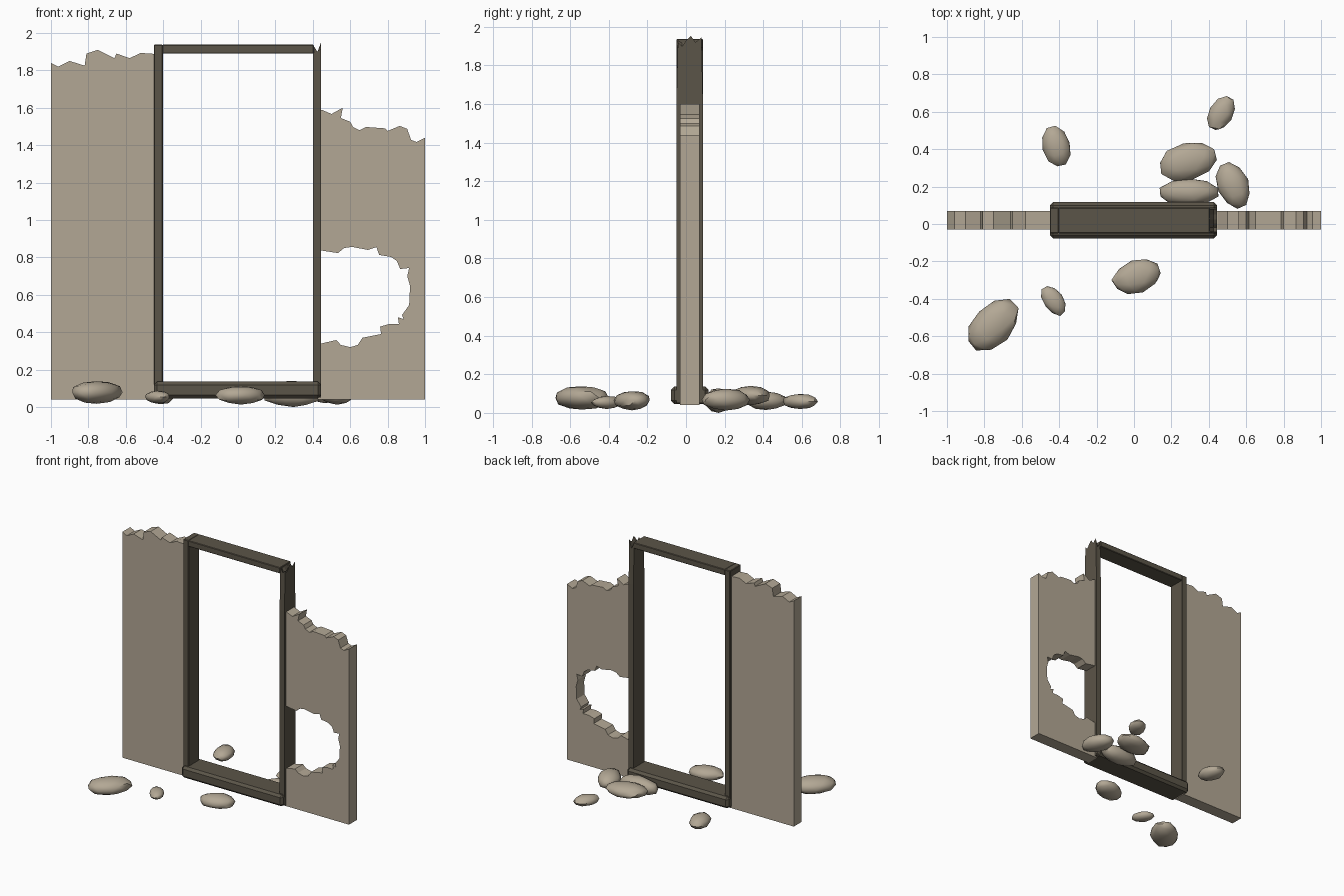
import bpy, bmesh, math, random
from mathutils import Vector

if "Cube" in bpy.data.objects:
    bpy.data.objects.remove(bpy.data.objects["Cube"])

random.seed(4)


def material(name, rgb):
    m = bpy.data.materials.new(name)
    m.diffuse_color = (*rgb, 1)
    m.use_nodes = True
    m.node_tree.nodes["Principled BSDF"].inputs["Base Color"].default_value = m.diffuse_color
    return m


PLASTER = material("tan_stone", (0.45, 0.39, 0.30))
WOOD = material("dark_wood", (0.105, 0.09, 0.065))


def finish(bm, name, mat):
    bmesh.ops.recalc_face_normals(bm, faces=bm.faces)
    me = bpy.data.meshes.new(name)
    bm.to_mesh(me)
    bm.free()
    ob = bpy.data.objects.new(name, me)
    bpy.context.collection.objects.link(ob)
    me.materials.append(mat)
    return ob


def slab(name, outline, y0, y1, mat):
    """Extrude an x-z outline along y."""
    bm = bmesh.new()
    face = bm.faces.new([bm.verts.new((x, y0, z)) for x, z in outline])
    ext = bmesh.ops.extrude_face_region(bm, geom=[face])["geom"]
    verts = [v for v in ext if isinstance(v, bmesh.types.BMVert)]
    bmesh.ops.translate(bm, verts=verts, vec=(0, y1 - y0, 0))
    return finish(bm, name, mat)


def beam(name, lo, hi, bevel):
    bm = bmesh.new()
    bmesh.ops.create_cube(bm, size=1)
    for v in bm.verts:
        v.co = Vector([(a + b) / 2 + c * (b - a) for a, b, c in zip(lo, hi, v.co)])
    bmesh.ops.bevel(bm, geom=bm.edges[:], offset=bevel, segments=1, affect='EDGES')
    return finish(bm, name, WOOD)


# Broken plaster walls
WALL_Y = (-0.03, 0.07)
slab("left_wall", [
    (-0.43, 0.04), (-1, 0.04), (-1, 1.84), (-0.96, 1.82), (-0.90, 1.85),
    (-0.82, 1.825), (-0.81, 1.89), (-0.75, 1.91), (-0.66, 1.865), (-0.65, 1.89),
    (-0.58, 1.865), (-0.52, 1.893), (-0.43, 1.887)], *WALL_Y, PLASTER)

ragged_top = [
    (0.425, 1.59), (0.45, 1.588), (0.50, 1.567), (0.56, 1.60), (0.55, 1.545),
    (0.60, 1.525), (0.615, 1.497), (0.65, 1.48), (0.685, 1.497), (0.785, 1.49),
    (0.80, 1.476), (0.865, 1.503), (0.905, 1.487), (0.925, 1.428), (0.955, 1.417), (1, 1.44)]
hole = [
    (0.425, 0.335), (0.525, 0.358), (0.55, 0.332), (0.60, 0.32), (0.64, 0.332),
    (0.665, 0.37), (0.765, 0.39), (0.76, 0.43), (0.81, 0.444), (0.86, 0.444),
    (0.855, 0.48), (0.885, 0.47), (0.877, 0.492), (0.915, 0.545), (0.92, 0.647),
    (0.905, 0.70), (0.915, 0.743), (0.867, 0.738), (0.85, 0.78), (0.82, 0.802),
    (0.755, 0.813), (0.74, 0.855), (0.695, 0.84), (0.61, 0.856), (0.567, 0.85),
    (0.535, 0.823), (0.425, 0.84)]
slab("right_wall", [(1, 0.04), (0.425, 0.04)] + hole + ragged_top, *WALL_Y, PLASTER)

# Door frame
FY0, FY1 = -0.05, 0.088
beam("left_jamb", (-0.45, FY0, 0.05), (-0.402, FY1, 1.937), 0.004)
beam("top_beam", (-0.405, FY0, 1.89), (0.405, FY1, 1.937), 0.004)
beam("sill", (-0.45, -0.078, 0.045), (0.445, 0.117, 0.137), 0.018)

# Right jamb with a splintered, tapering top: grid of uneven heights
xs = (0.402, 0.424, 0.445)
ys = (0, 0.18, 0.36, 0.55, 0.75, 1)
heights = ((1.935, 1.92, 1.93, 1.935, 1.915, 1.93),
           (1.90, 1.88, 1.895, 1.885, 1.89, 1.88),
           (1.92, 1.90, 1.93, 1.953, 1.92, 1.945))
bm = bmesh.new()


def jamb_layer(z, inset):
    a, b = FY0 + inset, FY1 - inset
    return [[bm.verts.new((x, a + (b - a) * t, z if z else heights[i][j]))
             for j, t in enumerate(ys)] for i, x in enumerate(xs)]


layers = [jamb_layer(0.05, 0), jamb_layer(1.6, 0), jamb_layer(None, 0.008)]
ring = ([(0, j) for j in range(6)] + [(1, 5)] + [(2, j) for j in range(5, -1, -1)] + [(1, 0)])
for low, high in zip(layers, layers[1:]):
    for (a, b), (c, d) in zip(ring, ring[1:] + ring[:1]):
        bm.faces.new((low[a][b], low[c][d], high[c][d], high[a][b]))
for layer in (layers[0], layers[2]):
    for i in range(2):
        for j in range(5):
            bm.faces.new((layer[i][j], layer[i + 1][j], layer[i + 1][j + 1], layer[i][j + 1]))
bmesh.ops.delete(bm, geom=[v for v in bm.verts if not v.link_faces], context='VERTS')
finish(bm, "right_jamb", WOOD)


# Fallen rubble: centre x, y, bottom, top, length, width, angle
def rock(name, x, y, z0, z1, length, width, angle):
    bm = bmesh.new()
    bmesh.ops.create_icosphere(bm, subdivisions=2, radius=1)
    a = math.radians(angle)
    for v in bm.verts:
        c = v.co * random.uniform(0.94, 1.04)
        px, py = c.x * length / 2, c.y * width / 2
        v.co = (x + px * math.cos(a) - py * math.sin(a),
                y + px * math.sin(a) + py * math.cos(a),
                (z0 + z1) / 2 + max(-1, min(1, c.z)) * (z1 - z0) / 2)
    ob = finish(bm, name, PLASTER)
    bpy.context.view_layer.objects.active = ob
    ob.select_set(True)
    bpy.ops.object.shade_smooth_by_angle(angle=math.radians(40))
    ob.select_set(False)


ROCKS = [
    (-0.755, -0.54, 0.015, 0.14, 0.335, 0.215, 45),
    (-0.43, -0.41, 0.02, 0.088, 0.18, 0.11, -55),
    (0.017, -0.28, 0.012, 0.115, 0.275, 0.18, 20),
    (-0.415, 0.415, 0.015, 0.11, 0.22, 0.15, 105),
    (0.465, 0.59, 0.02, 0.10, 0.20, 0.13, 60),
    (0.29, 0.335, 0.04, 0.14, 0.33, 0.20, 14),
    (0.295, 0.17, 0.0, 0.13, 0.33, 0.15, 0),
    (0.53, 0.207, 0.012, 0.125, 0.265, 0.17, 112)]
for i, r in enumerate(ROCKS):
    rock(f"rubble_{i + 1}", *r)
